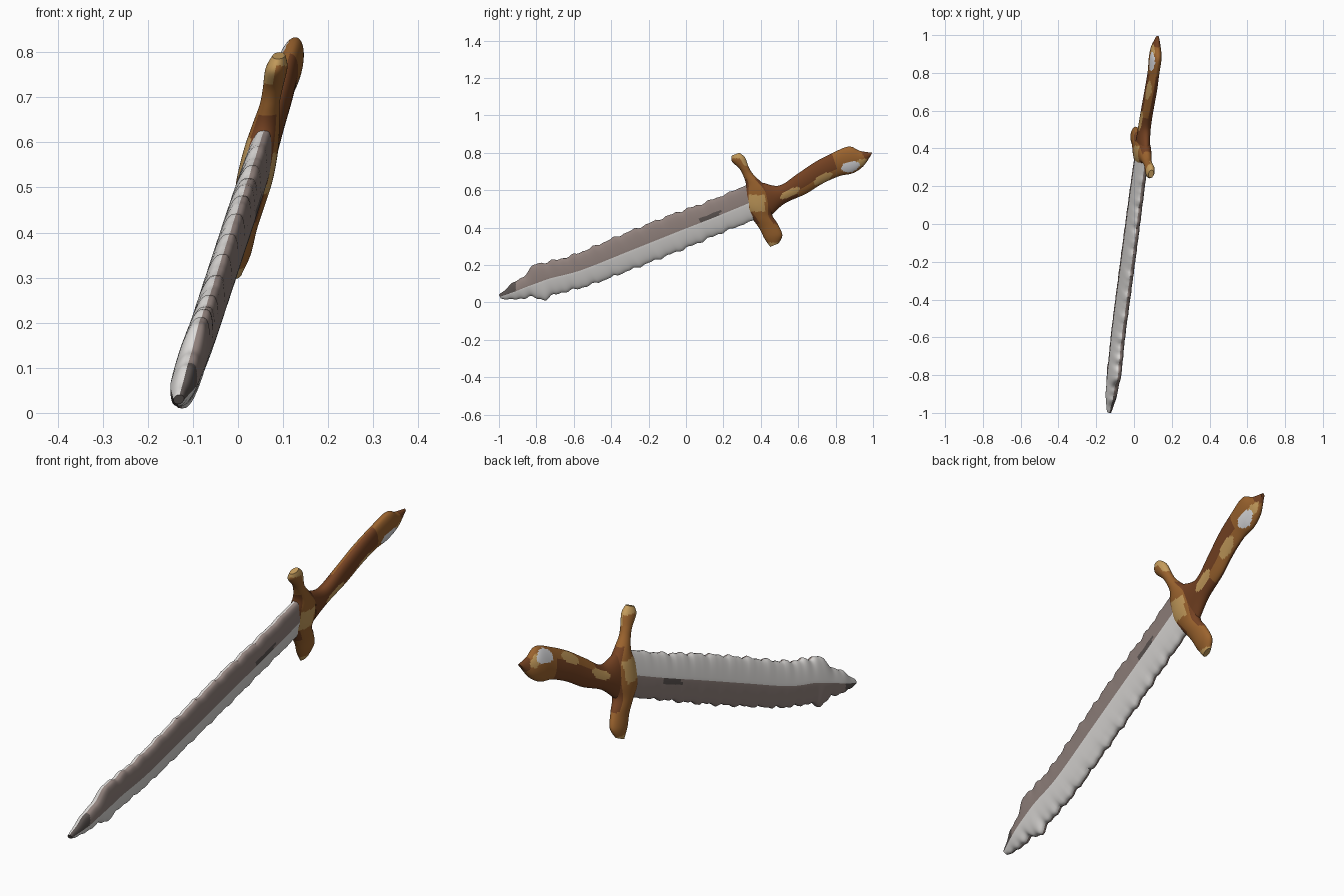
import bpy, math
from mathutils import Vector

if "Cube" in bpy.data.objects:
    bpy.data.objects.remove(bpy.data.objects["Cube"])


def material(name, *srgb):
    m = bpy.data.materials.new(name)
    m.use_nodes = True
    col = [((c + 0.055) / 1.055) ** 2.4 for c in srgb] + [1]
    m.diffuse_color = col
    m.node_tree.nodes["Principled BSDF"].inputs["Base Color"].default_value = col
    return m


STEEL, TAUPE, DARK, BROWN, BRONZE, GOLD, PEARL = range(7)
MATS = [material("light steel", .87, .86, .85), material("taupe steel", .57, .51, .49),
        material("dark steel", .36, .33, .32), material("dark brown", .46, .26, .135),
        material("bronze", .61, .39, .18), material("pale gold", .77, .61, .36),
        material("pearl", .87, .87, .88)]


def mid_x(y, z):
    """The tilted plane in which the whole sword lies."""
    return .046 * y + .215 * z - .092


def spline(points, steps):
    """Smooth interpolation through the given stations."""
    pts = [Vector(p) for p in points]
    out = []
    for i in range(len(pts) - 1):
        a, b, c, d = pts[max(i - 1, 0)], pts[i], pts[i + 1], pts[min(i + 2, len(pts) - 1)]
        for k in range(steps):
            t = k / steps
            out.append(b + (c - a) * .5 * t + (a * 2 - b * 5 + c * 4 - d) * .5 * t ** 2
                       + (b * 3 - a - c * 3 + d) * .5 * t ** 3)
    return out + [pts[-1]]


def wave(y, size):
    """Hammered unevenness along an edge."""
    return size * (math.sin(60 * y) + math.sin(113 * y + 1))


def loft(name, stations, steps, paint, ridge=0, power=1, rough=0, sides=48):
    """Stations hold one edge (y, z), the opposite edge (y, z) and half the thickness."""
    rows = spline(stations, steps)
    verts, faces, tags = [], [], []
    for i, (ty, tz, by, bz, h) in enumerate(rows):
        fade = rough * min(1, i / steps, (len(rows) - 1 - i) / steps)
        for k in range(sides):
            a = math.tau * k / sides
            w, s = math.cos(a), math.sin(a)
            side = math.copysign((1 - abs(w)) * ridge + abs(s) ** power * (1 - ridge), s)
            y = (ty + by) / 2 + w * (ty - by) / 2
            z = (tz + bz) / 2 + w * (tz - bz) / 2
            z += abs(w) * wave(ty if w > 0 else by, fade)
            verts.append((mid_x(y, z) + h * side, y, z))
    for i in range(len(rows) - 1):
        for k in range(sides):
            n = (k + 1) % sides
            faces.append((i * sides + k, i * sides + n, (i + 1) * sides + n, (i + 1) * sides + k))
            tags.append(math.tau * (k + .5) / sides)
    last = (len(rows) - 1) * sides
    faces += [tuple(reversed(range(sides))), tuple(range(last, last + sides))]
    tags += [0, 0]
    mesh = bpy.data.meshes.new(name)
    mesh.from_pydata(verts, [], faces)
    for m in MATS:
        mesh.materials.append(m)
    for poly, angle in zip(mesh.polygons, tags):
        # The colouring is the same after half a turn about the sword's axis
        w, s = math.cos(angle), math.sin(angle)
        poly.material_index = paint(poly.center, w, -math.copysign(w, s * w) if s * w < 0 and w > 0
                                    else -w * math.copysign(1, s))
    ob = bpy.data.objects.new(name, mesh)
    bpy.context.collection.objects.link(ob)
    bpy.ops.object.select_all(action='DESELECT')
    ob.select_set(True)
    bpy.context.view_layer.objects.active = ob
    bpy.ops.object.mode_set(mode='EDIT')
    bpy.ops.mesh.select_all(action='SELECT')
    bpy.ops.mesh.normals_make_consistent(inside=False)
    bpy.ops.object.mode_set(mode='OBJECT')
    bpy.ops.object.shade_smooth_by_angle(angle=math.radians(35))


def patch(u, v, u0, v0, ru, rv):
    return ((u - u0) / ru) ** 2 + ((v - v0) / rv) ** 2 < 1


# Blade: bevels alternate light and taupe, with dark wear at the tip and near the guard
def blade_paint(c, w, v):
    if patch(c.y, v, .13, -.14, .065, .13) or (c.y < -.91 and v < 0):
        return DARK
    return STEEL if v > 0 else TAUPE


loft("blade", [
    (-1, .04, -.99, .02, .012), (-.93, .10, -.90, .015, .028), (-.88, .13, -.84, .03, .032),
    (-.81, .20, -.76, .015, .034), (-.75, .215, -.69, .045, .034), (-.6, .255, -.52, .09, .034),
    (-.35, .36, -.24, .195, .034), (-.09, .465, 0, .29, .034), (.13, .545, .2, .375, .034),
    (.34, .635, .39, .45, .032)], 14, blade_paint, ridge=.2, power=.65, rough=.004)


# Guard: bronze crosspiece with a square gold boss and gold ends
def guard_paint(c, w, v):
    boss_y, boss_z = (.38, .53) if c.x > mid_x(c.y, c.z) else (.37, .565)
    if abs(c.y - boss_y) < .043 and abs(c.z - boss_z) < .045:
        return GOLD
    if c.z > .77 or c.z < .32 or (v > .2 and c.z > .73):
        return GOLD
    if abs(w) > .6 and .42 < c.z < .66:
        return BROWN
    return BRONZE


loft("guard", [
    (.245, .785, .285, .80, .014), (.245, .755, .315, .775, .024), (.285, .715, .335, .725, .022),
    (.305, .68, .355, .69, .022), (.32, .63, .395, .65, .03), (.305, .57, .45, .60, .038),
    (.31, .50, .47, .53, .04), (.36, .44, .46, .47, .033), (.395, .39, .49, .42, .026),
    (.42, .34, .515, .36, .023), (.45, .297, .495, .315, .012)], 9, guard_paint)


# Handle: dark grip with gold studs, ending in a bronze pommel with a pearl inlay
def handle_paint(c, w, v):
    u = c.y + .02 * w
    if patch(u, v, .87, .5, .05, .4):
        return PEARL
    if patch(u, v, .55, .25, .05, .4) or patch(u, v, .72, .6, .05, .35) or patch(u, v, .93, .45, .03, .4):
        return GOLD
    if u > .955:
        return BROWN
    return BRONZE if u > .8 or (v > .4 and u > .58) else BROWN


loft("handle", [
    (.41, .64, .46, .47, .033), (.5, .625, .53, .53, .032), (.6, .69, .64, .58, .03),
    (.69, .75, .73, .635, .03), (.78, .797, .82, .675, .028), (.87, .833, .89, .69, .03),
    (.93, .81, .945, .725, .024), (.995, .80, .985, .78, .008)], 12, handle_paint)
